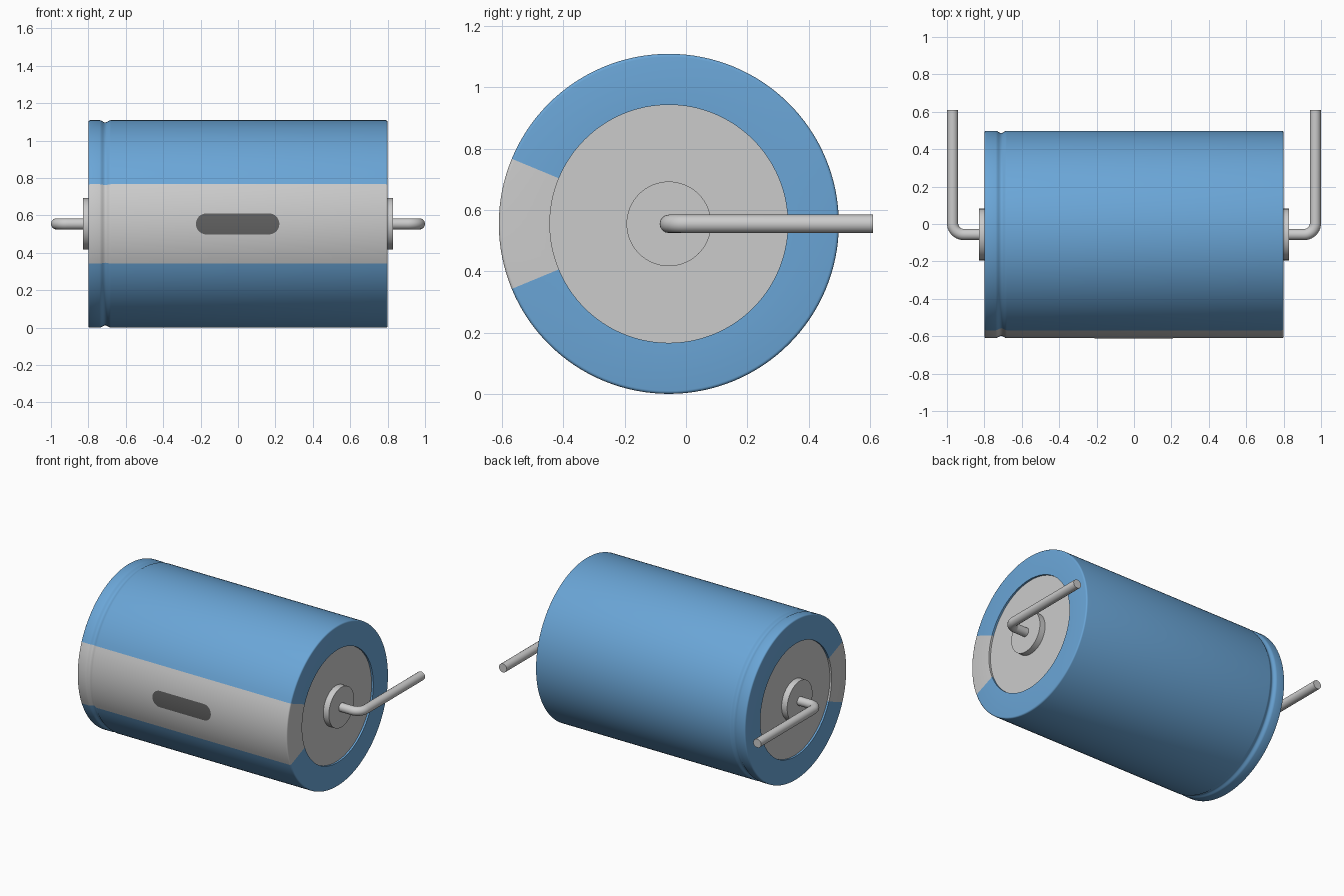
import bpy, bmesh
from math import sin, cos, pi, sqrt, asin, radians

if "Cube" in bpy.data.objects:
    bpy.data.objects.remove(bpy.data.objects["Cube"])

R = 0.5545              # can radius
CY, CZ = -0.056, R      # axis position
DISC = 0.388            # radius of end disc
STRIPE = radians(22.5)  # half angle of the pale stripe


def material(name, rgb):
    m = bpy.data.materials.new(name)
    m.diffuse_color = (*rgb, 1)
    m.use_nodes = True
    m.node_tree.nodes["Principled BSDF"].inputs["Base Color"].default_value = m.diffuse_color
    return m


def finish(name, bm, mat=None):
    bmesh.ops.remove_doubles(bm, verts=bm.verts, dist=1e-5)
    me = bpy.data.meshes.new(name)
    bm.to_mesh(me)
    bm.free()
    me.shade_smooth()
    me.set_sharp_from_angle(angle=radians(35))
    if mat:
        me.materials.append(mat)
    ob = bpy.data.objects.new(name, me)
    bpy.context.collection.objects.link(ob)
    return ob


def point(x, r, a):
    """Point around the x axis of the can; angle 0 faces the front."""
    return (x, CY - r * cos(a), CZ + r * sin(a))


def bridge(bm, rows):
    """Skin neighbouring rows of points with quads."""
    vs = [[bm.verts.new(p) for p in row] for row in rows]
    for v, w in zip(vs, vs[1:]):
        for i in range(len(v) - 1):
            bm.faces.new((v[i], v[i + 1], w[i + 1], w[i]))


def lathe(name, profile, a0, a1, n, mat=None):
    bm = bmesh.new()
    angles = [a0 + (a1 - a0) * k / n for k in range(n + 1)]
    bridge(bm, [[point(x, r, a) for x, r in profile] for a in angles])
    return finish(name, bm, mat)


blue = material("blue_sleeve", (0.145, 0.38, 0.68))
dark = material("dark_mark", (0.12, 0.12, 0.12))

# Sleeve profile: end lips, rounded corners and the crimp groove
groove = [(-0.71 + 0.03 * t / 6, R - 0.006 * (1 + cos(pi * t / 6))) for t in range(-6, 7)]
corner = [(0.01 * (1 - cos(t * pi / 8)), R - 0.01 * (1 - sin(t * pi / 8))) for t in range(5)]
left = [(-0.8 + d, r) for d, r in corner]
right = [(0.8 - d, r) for d, r in reversed(corner)]
sleeve = [(-0.785, DISC), (-0.8, DISC)] + left + groove + right + [(0.8, DISC), (0.785, DISC)]

# Blue wrap and pale stripe share the profile
lathe("sleeve", sleeve, STRIPE, 2 * pi - STRIPE, 112, blue)
lathe("stripe", sleeve, -STRIPE, STRIPE, 16)

# Core showing as the recessed end discs
lathe("end_discs", [(-0.787, 0), (-0.787, DISC), (0.787, DISC), (0.787, 0)], 0, 2 * pi, 128)

# Dark rounded mark following the curve of the stripe
bm = bmesh.new()
rows = []
for k in range(-16, 17):
    dz = 0.056 * sin(k / 16 * pi / 2)
    half = 0.167 + sqrt(max(0, 0.056 ** 2 - dz ** 2))
    a = asin(dz / R)
    rows.append([point(-0.002 - half, R + 0.0015, a), point(-0.002 + half, R + 0.0015, a)])
bridge(bm, rows)
finish("polarity_mark", bm, dark)

# Washer and bent wire lead at each end
for side, s in (("left", -1), ("right", 1)):
    x0, x1 = sorted((s * 0.78, s * 0.829))
    lathe(side + "_washer", [(x0, 0), (x0, 0.138), (x1, 0.138), (x1, 0)], 0, 2 * pi, 64)

    bend = 0.06
    path = [(0.80, CY)]
    path += [(0.97 - bend + bend * sin(t * pi / 20), CY + bend - bend * cos(t * pi / 20))
             for t in range(11)]
    path.append((0.97, 0.61))
    cu = bpy.data.curves.new(side + "_lead", 'CURVE')
    cu.dimensions = '3D'
    cu.bevel_depth = 0.03
    cu.bevel_resolution = 6
    cu.use_fill_caps = True
    sp = cu.splines.new('POLY')
    sp.points.add(len(path) - 1)
    for p, (x, y) in zip(sp.points, path):
        p.co = (s * x, y, CZ, 1)
    sp.use_smooth = True
    bpy.context.collection.objects.link(bpy.data.objects.new(side + "_lead", cu))
